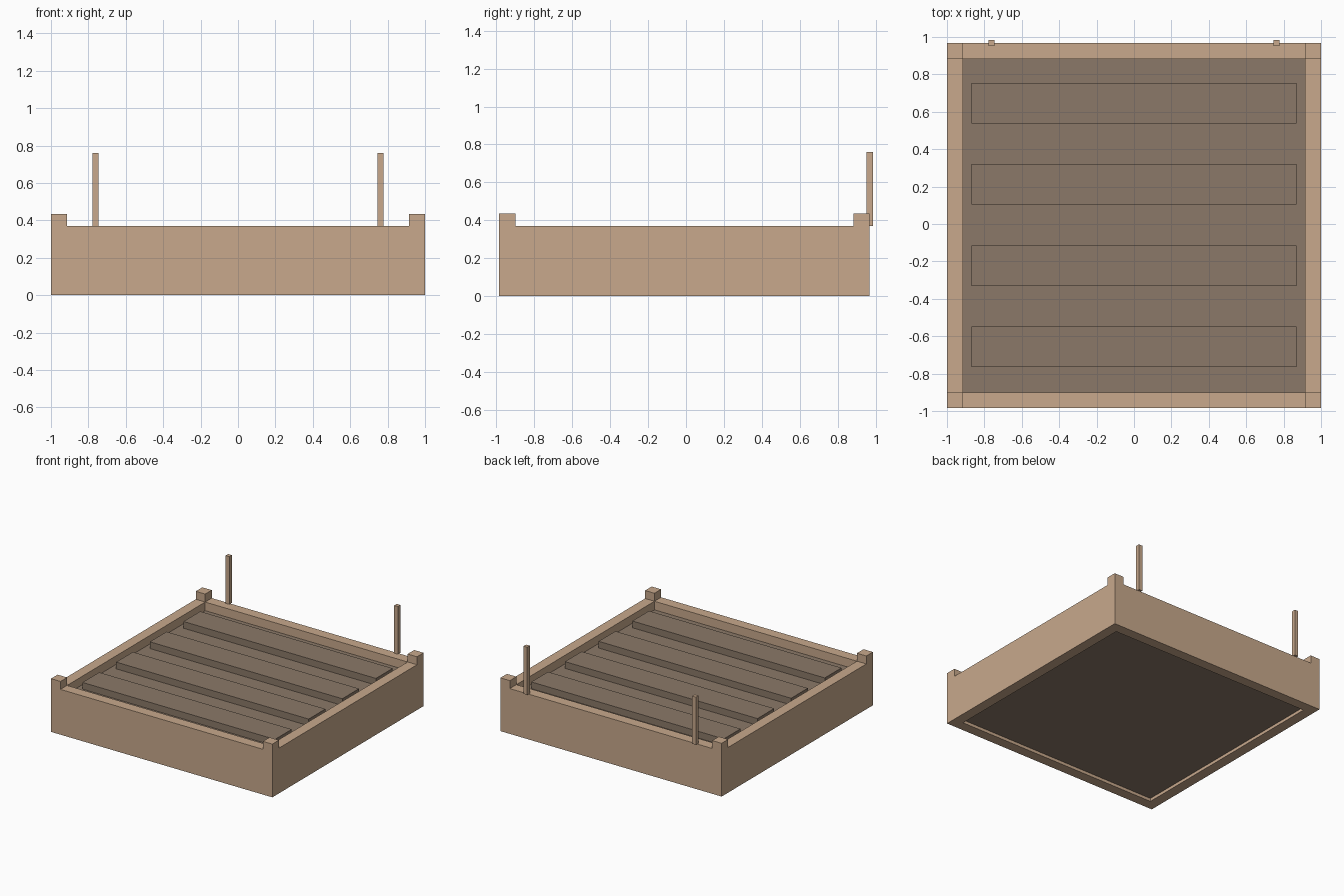
import bpy, bmesh

if "Cube" in bpy.data.objects:
    bpy.data.objects.remove(bpy.data.objects["Cube"])


def material(name, rgb):
    m = bpy.data.materials.new(name)
    m.diffuse_color = (*rgb, 1.0)
    m.use_nodes = True
    m.node_tree.nodes["Principled BSDF"].inputs["Base Color"].default_value = m.diffuse_color
    return m


WOOD = material("light_wood", (0.578, 0.397, 0.262))
SOIL = material("brown_soil", (0.258, 0.191, 0.138))


def box(name, x0, x1, y0, y1, z0, z1, mat):
    """Flat-sided block between two opposite corners."""
    bm = bmesh.new()
    bmesh.ops.create_cube(bm, size=1.0)
    for v in bm.verts:
        v.co.x = x1 if v.co.x > 0 else x0
        v.co.y = y1 if v.co.y > 0 else y0
        v.co.z = z1 if v.co.z > 0 else z0
    mesh = bpy.data.meshes.new(name)
    bm.to_mesh(mesh)
    bm.free()
    mesh.materials.append(mat)
    ob = bpy.data.objects.new(name, mesh)
    bpy.context.collection.objects.link(ob)
    return ob


# Main sizes
XO, XI = 1.0, 0.915            # outer / inner half width
FRONT, BACK = -0.985, 0.968    # outer y limits
T = 0.085                      # board thickness
RIM, POST = 0.37, 0.435        # rail and post heights

# Side boards and corner posts, mirrored left and right
for side, s in (("left", -1), ("right", 1)):
    xa, xb = sorted((s * XI, s * XO))
    box(f"{side}_board", xa, xb, FRONT + T, BACK - T, 0, RIM, WOOD)
    box(f"front_{side}_post", xa, xb, FRONT, FRONT + T, 0, POST, WOOD)
    box(f"back_{side}_post", xa, xb, BACK - T, BACK, 0, POST, WOOD)
    # Thin stake standing on the back board, slightly overhanging
    c = s * 0.762
    box(f"{side}_stake", c - 0.0165, c + 0.0165, 0.952, 0.985, RIM, 0.76, WOOD)

# Front and back boards
box("front_board", -XI, XI, FRONT, FRONT + T, 0, RIM, WOOD)
box("back_board", -XI, XI, BACK - T, BACK, 0, RIM, WOOD)

# Soil bed, its underside slightly raised off the ground
box("soil_bed", -XI, XI, FRONT + T, BACK - T, 0.025, 0.30, SOIL)

# Four planting ridges
for i in range(4):
    c = -0.657 + i * 0.4345
    box(f"soil_ridge_{i + 1}", -0.87, 0.87, c - 0.108, c + 0.108, 0.29, 0.355, SOIL)
